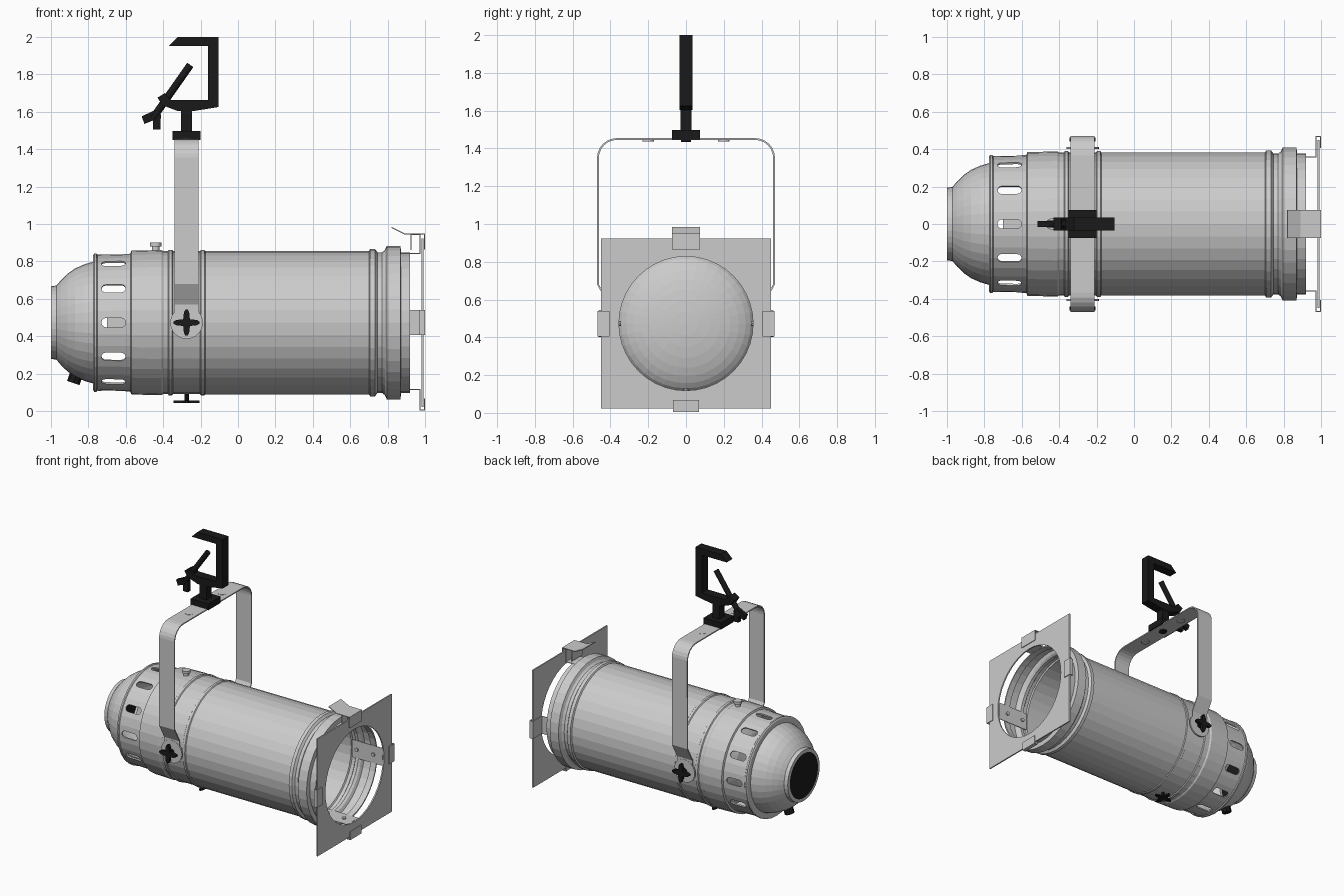
import bpy, bmesh
from math import sin, cos, pi, radians
from mathutils import Matrix, Vector

if "Cube" in bpy.data.objects:
    bpy.data.objects.remove(bpy.data.objects["Cube"])

CZ = 0.473      # height of the optical axis
YX = -0.275     # x position of the yoke
SEGS = 36
black = bpy.data.materials.new("black_paint")
black.diffuse_color = (0.01, 0.01, 0.01, 1)
black.use_nodes = True
black.node_tree.nodes["Principled BSDF"].inputs["Base Color"].default_value = black.diffuse_color


def finish(name, bm, mat=None, thick=0, recalc=True):
    if recalc:
        bmesh.ops.recalc_face_normals(bm, faces=bm.faces)
    me = bpy.data.meshes.new(name)
    bm.to_mesh(me)
    bm.free()
    ob = bpy.data.objects.new(name, me)
    bpy.context.collection.objects.link(ob)
    if mat:
        me.materials.append(mat)
    if thick:
        m = ob.modifiers.new("thickness", 'SOLIDIFY')
        m.thickness, m.offset = thick, 0
    return ob


def lathe(name, prof, closed=True, mat=None):
    """Revolve (x, radius) points around the optical axis."""
    bm = bmesh.new()
    rings = [[bm.verts.new((x, r * cos(2 * pi * i / SEGS), CZ + r * sin(2 * pi * i / SEGS)))
              for i in range(SEGS)] for x, r in prof]
    pairs = list(zip(rings, rings[1:])) + ([(rings[-1], rings[0])] if closed else [])
    for a, b in pairs:
        for i in range(SEGS):
            j = (i + 1) % SEGS
            bm.faces.new((a[i], a[j], b[j], b[i]))
    bmesh.ops.remove_doubles(bm, verts=bm.verts, dist=1e-5)
    return finish(name, bm, mat)


def shell(name, outer, t=0.01):
    return lathe(name, outer + [(x, r - t) for x, r in reversed(outer)])


def strip(name, path, width, thick):
    """Bent sheet metal: a path swept along a width vector."""
    bm = bmesh.new()
    w = Vector(width) / 2
    rows = [(bm.verts.new(Vector(p) - w), bm.verts.new(Vector(p) + w)) for p in path]
    for a, b in zip(rows, rows[1:]):
        bm.faces.new((a[0], a[1], b[1], b[0]))
    return finish(name, bm, thick=thick)


def add_prism(bm, pts, depth, mtx):
    lo = [bm.verts.new(mtx @ Vector((x, y, -depth / 2))) for x, y in pts]
    hi = [bm.verts.new(mtx @ Vector((x, y, depth / 2))) for x, y in pts]
    bm.faces.new(lo)
    bm.faces.new(hi)
    for i in range(len(pts)):
        j = (i + 1) % len(pts)
        bm.faces.new((lo[i], lo[j], hi[j], hi[i]))


def prism(name, pts, depth, mtx, mat=None):
    bm = bmesh.new()
    add_prism(bm, pts, depth, mtx)
    return finish(name, bm, mat)


def circle(r, n):
    return [(r * cos(2 * pi * i / n), r * sin(2 * pi * i / n)) for i in range(n)]


def rod(name, p0, p1, r, n=16, mat=None):
    p0, p1 = Vector(p0), Vector(p1)
    d = p1 - p0
    mtx = Matrix.Translation((p0 + p1) / 2) @ d.to_track_quat('Z', 'Y').to_matrix().to_4x4()
    return prism(name, circle(r, n), d.length, mtx, mat)


def box(name, lo, hi, mat=None):
    (x0, y0, z0), (x1, y1, z1) = lo, hi
    return prism(name, [(x0, y0), (x1, y0), (x1, y1), (x0, y1)], z1 - z0,
                 Matrix.Translation((0, 0, (z0 + z1) / 2)), mat)


UPRIGHT = Matrix.Rotation(pi / 2, 4, 'X')   # local xy -> world xz

# main barrel with beads and front collar
shell("barrel", [(-0.575, 0.37), (-0.57, 0.384), (-0.41, 0.388), (-0.4, 0.382), (-0.375, 0.382),
                 (-0.37, 0.389), (-0.352, 0.389), (-0.347, 0.382), (-0.203, 0.382), (-0.198, 0.389),
                 (-0.18, 0.389), (-0.175, 0.383), (0.7, 0.383), (0.706, 0.394), (0.732, 0.394),
                 (0.745, 0.376), (0.77, 0.376), (0.785, 0.388), (0.795, 0.41), (0.868, 0.41),
                 (0.872, 0.376), (0.92, 0.376)])

# slotted ventilation ring
vent = shell("vent_ring", [(-0.775, 0.325), (-0.774, 0.36), (-0.768, 0.37), (-0.757, 0.37),
                           (-0.752, 0.364), (-0.58, 0.368), (-0.565, 0.375)])
bm = bmesh.new()
slot = [(sx * 0.04 + 0.025 * cos(a), 0.025 * sin(a)) for sx, a0 in ((1, -90), (-1, 90))
        for a in [radians(a0 + 30 * k) for k in range(7)]]
for k in range(12):
    add_prism(bm, slot, 0.12, Matrix.Translation((-0.665, 0, CZ)) @
              Matrix.Rotation(k * pi / 6, 4, 'X') @ Matrix.Translation((0, 0, 0.365)))
cutter = finish("slot_cutter", bm)
cutter.hide_render = True
cutter.hide_set(True)
cut = vent.modifiers.new("slots", 'BOOLEAN')
cut.operation, cut.object, cut.solver = 'DIFFERENCE', cutter, 'EXACT'

# rear dome and black end disc
shell("rear_dome", [(-1, 0.18), (-0.998, 0.194), (-0.97, 0.198), (-0.945, 0.228), (-0.91, 0.262),
                    (-0.87, 0.29), (-0.82, 0.312), (-0.772, 0.326)])
rod("rear_disc", (-0.995, 0, CZ), (-0.985, 0, CZ), 0.188, SEGS, black)
rod("cable_gland", (-0.86, 0, 0.21), (-0.88, 0, 0.15), 0.035, 8, black)

# lamp: convex lens, reflector, socket
lathe("lamp", [(-0.3, 0)] + [(-0.42 + 0.12 * cos(a), 0.365 * sin(a)) for a in
      [radians(10 * k) for k in range(1, 10)]] +
      [(-0.45, 0.35), (-0.51, 0.28), (-0.56, 0.2), (-0.59, 0.1), (-0.59, 0)], closed=False)
box("lamp_socket", (-0.7, -0.07, CZ - 0.05), (-0.58, 0.07, CZ + 0.05))

# square filter frame with a round opening
bm = bmesh.new()
loops = [[], []]
for i in range(40):
    c, s = cos(i * pi / 20), sin(i * pi / 20)
    for loop, r in zip(loops, (0.355, 0.45 / max(abs(c), abs(s)))):
        loop.append(bm.verts.new((0.985, r * c, CZ + r * s)))
for i in range(40):
    j = (i + 1) % 40
    bm.faces.new((loops[0][i], loops[1][i], loops[1][j], loops[0][j]))
finish("filter_frame", bm, thick=0.01)

# frame clips: left, right and bottom
for label, d, w in (("left", (0, -1, 0), (0, 0, 1)), ("right", (0, 1, 0), (0, 0, 1)),
                    ("bottom", (0, 0, -1), (0, 1, 0))):
    d = Vector(d)

    def at(x, r):
        return Vector((x, 0, CZ)) + d * r
    strip("clip_" + label, [at(x, r) for x, r in ((0.72, 0.358), (0.973, 0.358), (0.973, 0.467),
                                                  (0.997, 0.467), (0.997, 0.405))],
          Vector(w) * 0.135, 0.006)
    for x in (0.76, 0.9):
        rod("clip_rivet_" + label, at(x, 0.362), at(x, 0.345), 0.014, 10)

# sprung top latch
strip("top_latch", [(0.82, 0, 0.982), (0.89, 0, 0.947), (0.997, 0, 0.947), (0.997, 0, 0.865)],
      (0, 0.15, 0), 0.006)
strip("top_latch_bracket", [(0.87, 0, 0.842), (0.925, 0, 0.842), (0.973, 0, 0.842),
                            (0.973, 0, 0.944), (0.925, 0, 0.944), (0.925, 0, 0.86)],
      (0, 0.13, 0), 0.006)

# yoke: half path mirrored across y
half = [(0.405, 0.475), (0.405, 0.57), (0.466, 0.68), (0.466, 1.355)]
half += [(0.366 + 0.1 * cos(a), 1.35 + 0.1 * sin(a)) for a in [radians(15 * k) for k in range(1, 7)]]
path = half + [(-y, z) for y, z in reversed(half)]
strip("yoke", [(YX, y, z) for y, z in path], (0.13, 0, 0), 0.009)

# star knobs, pivots, yoke grommets
star = []
for k in range(4):
    c, s = cos(k * pi / 2), sin(k * pi / 2)
    star += [(x * c - y * s, x * s + y * c) for x, y in
             ((0.018, -0.018), (0.055, -0.014), (0.07, -0.006), (0.07, 0.006), (0.055, 0.014))]
for s in (-1, 1):
    rod("yoke_pivot_plate", (YX, s * 0.4, CZ), (YX, s * 0.411, CZ), 0.087, 24)
    rod("pivot_spacer", (YX, s * 0.365, CZ), (YX, s * 0.402, CZ), 0.05, 16)
    rod("knob_hub", (YX, s * 0.405, CZ), (YX, s * 0.455, CZ), 0.022, 10, black)
    prism("side_knob", star, 0.022, Matrix.Translation((YX, s * 0.452, CZ)) @ UPRIGHT, black)
    rod("yoke_grommet", (YX, s * 0.2, 1.438), (YX, s * 0.2, 1.456), 0.03, 16)
rod("bottom_knob_stem", (YX, 0, 0.045), (YX, 0, 0.1), 0.012, 10, black)
prism("bottom_knob", star, 0.012, Matrix.Translation((YX, 0, 0.05)), black)
rod("top_screw_stem", (-0.44, 0, 0.85), (-0.44, 0, 0.885), 0.02)
rod("top_screw_head", (-0.44, 0, 0.88), (-0.44, 0, 0.9), 0.03)

# hanging clamp
box("clamp_base", (-0.35, -0.075, 1.448), (-0.2, 0.075, 1.497), black)
rod("clamp_bolt", (YX, 0, 1.435), (YX, 0, 1.45), 0.03, 6, black)
box("clamp_stem", (-0.305, -0.03, 1.49), (-0.245, 0.03, 1.62), black)
prism("clamp_hook", [(-0.37, 1.952), (-0.32, 2.0), (-0.105, 2.0), (-0.105, 1.625), (-0.24, 1.603),
                     (-0.32, 1.603), (-0.405, 1.635), (-0.43, 1.675), (-0.39, 1.7), (-0.36, 1.662),
                     (-0.16, 1.662), (-0.16, 1.952)], 0.07, UPRIGHT, black)
rod("clamp_screw", (-0.455, 0, 1.565), (-0.255, 0, 1.85), 0.02, 12, black)
prism("clamp_wing", [(-0.515, 1.575), (-0.43, 1.615), (-0.412, 1.585), (-0.415, 1.505),
                     (-0.455, 1.505), (-0.455, 1.553), (-0.5, 1.535)], 0.03, UPRIGHT, black)
